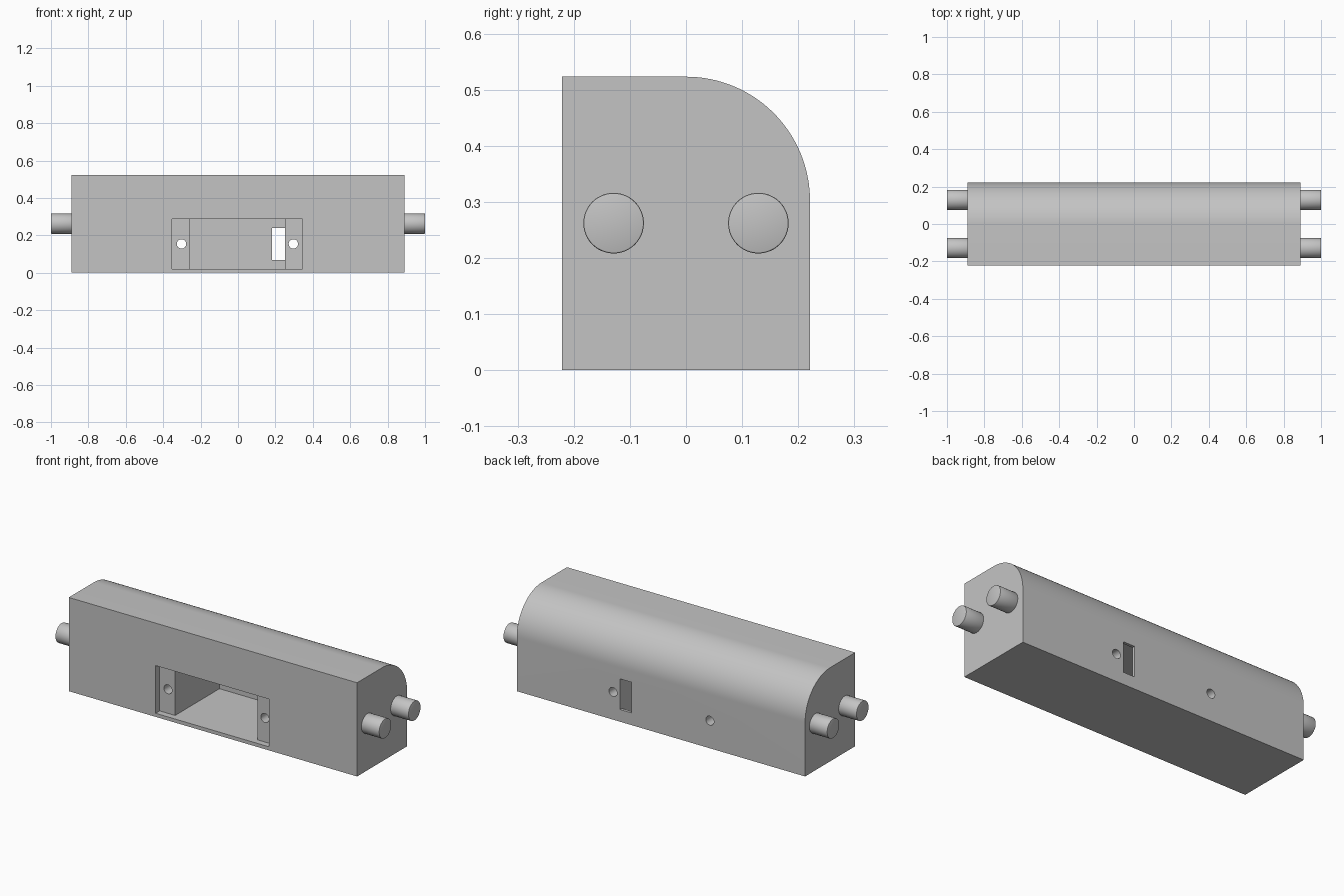
import bpy, bmesh, math
from mathutils import Matrix

if "Cube" in bpy.data.objects:
    bpy.data.objects.remove(bpy.data.objects["Cube"])

grey = bpy.data.materials.new("plain grey")
grey.use_nodes = True
colour = (0.55, 0.55, 0.55, 1)
grey.diffuse_color = colour
grey.node_tree.nodes["Principled BSDF"].inputs["Base Color"].default_value = colour


def add_object(name, bm):
    bmesh.ops.recalc_face_normals(bm, faces=bm.faces)
    mesh = bpy.data.meshes.new(name)
    bm.to_mesh(mesh)
    bm.free()
    mesh.materials.append(grey)
    obj = bpy.data.objects.new(name, mesh)
    bpy.context.collection.objects.link(obj)
    return obj


def box(name, x0, x1, y0, y1, z0, z1):
    bm = bmesh.new()
    centre = Matrix.Translation(((x0 + x1) / 2, (y0 + y1) / 2, (z0 + z1) / 2))
    size = Matrix.Diagonal((x1 - x0, y1 - y0, z1 - z0, 1))
    bmesh.ops.create_cube(bm, size=1, matrix=centre @ size)
    return add_object(name, bm)


def rod(name, centre, radius, length, axis, edge=0):
    bm = bmesh.new()
    turn = Matrix.Rotation(math.pi / 2, 4, "Y" if axis == "X" else "X")
    bmesh.ops.create_cone(bm, cap_ends=True, segments=48, radius1=radius, radius2=radius,
                          depth=length, matrix=Matrix.Translation(centre) @ turn)
    if edge:
        rims = [e for e in bm.edges if any(len(f.verts) > 4 for f in e.link_faces)]
        bmesh.ops.bevel(bm, geom=rims, offset=edge, segments=2, profile=0.5, affect="EDGES")
    return add_object(name, bm)


def activate(obj):
    bpy.ops.object.select_all(action="DESELECT")
    obj.select_set(True)
    bpy.context.view_layer.objects.active = obj


def cut(obj, cutter):
    activate(obj)
    mod = obj.modifiers.new("cut", "BOOLEAN")
    mod.operation = "DIFFERENCE"
    mod.solver = "EXACT"
    mod.object = cutter
    bpy.ops.object.modifier_apply(modifier=mod.name)
    bpy.data.objects.remove(cutter)


# Housing: a side profile with a rounded upper back edge, extruded along x
HALF, DEEP, HIGH = 0.89, 0.221, 0.523
profile = [(-DEEP, 0), (DEEP, 0)]
for i in range(33):
    a = math.pi / 2 * i / 32
    profile.append((DEEP * math.cos(a), HIGH - DEEP + DEEP * math.sin(a)))
profile.append((-DEEP, HIGH))
bm = bmesh.new()
side = bm.faces.new([bm.verts.new((-HALF, y, z)) for y, z in profile])
swept = bmesh.ops.extrude_face_region(bm, geom=[side])["geom"]
bmesh.ops.translate(bm, vec=(2 * HALF, 0, 0),
                    verts=[v for v in swept if isinstance(v, bmesh.types.BMVert)])
housing = add_object("housing", bm)

# Front pocket: shallow ledge, deep cavity, rear slot and two screw holes
cut(housing, box("ledge_cutter", -0.354, 0.346, -0.3, -DEEP + 0.035, 0.02, 0.286))
cut(housing, box("cavity_cutter", -0.258, 0.252, -0.25, 0.205, 0.02, 0.286))
cut(housing, box("slot_cutter", 0.182, 0.252, 0.1, 0.3, 0.068, 0.239))
for x in (-0.302, 0.296):
    cut(housing, rod("screw_hole_cutter", (x, 0, 0.154), 0.025, 0.7, "Y"))

# Pegs: two on each end
pegs = []
for sx, end in ((-1, "right"), (1, "left")):
    for y, place in ((-0.129, "front"), (0.129, "back")):
        pegs.append(rod(f"{end}_{place}_peg", (sx * 0.94, y, 0.262), 0.054, 0.12, "X", 0.003))

for obj in [housing] + pegs:
    activate(obj)
    bpy.ops.object.shade_smooth_by_angle(angle=math.radians(30))
